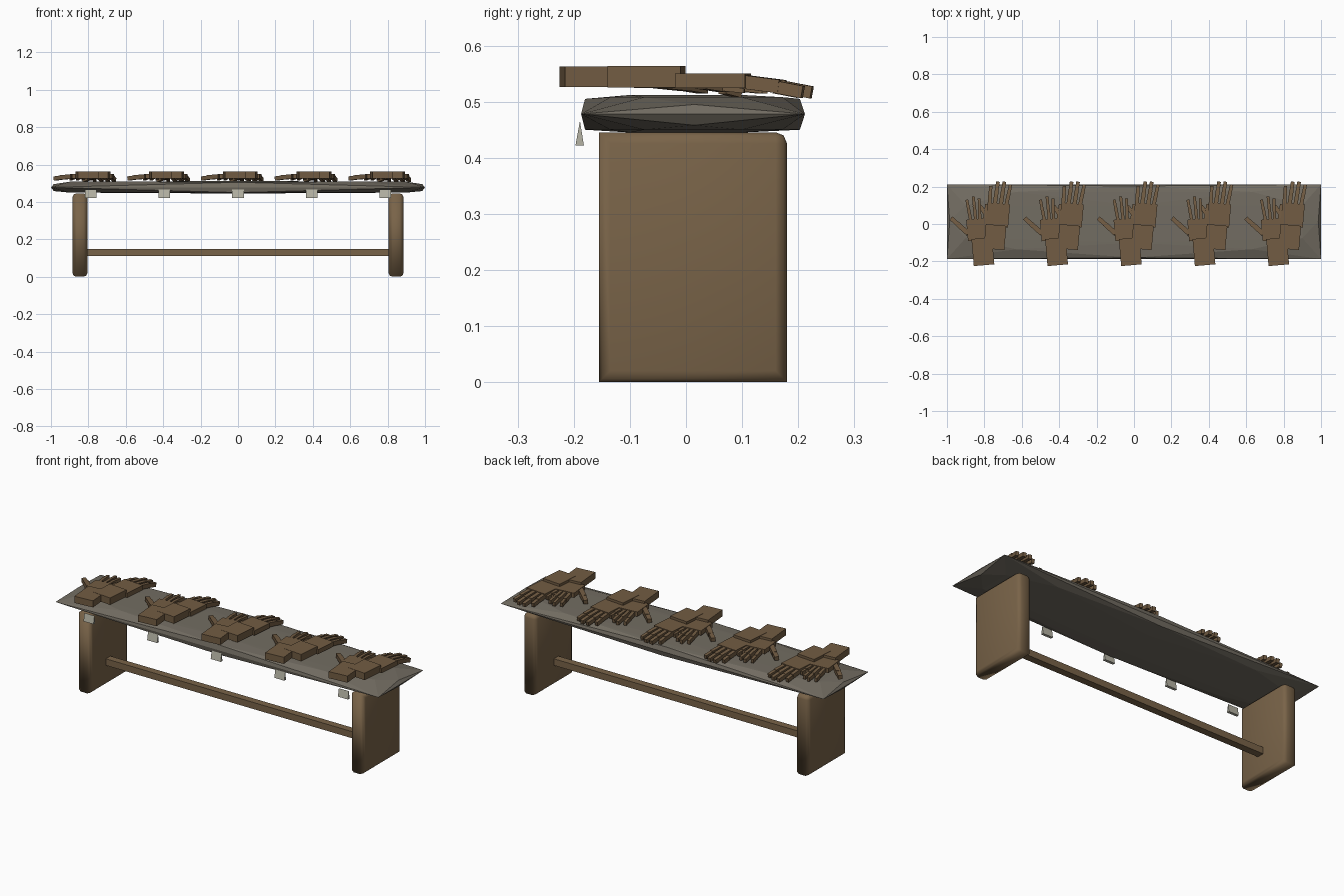
import bpy, bmesh
from math import radians
from mathutils import Matrix, Vector

old = bpy.data.objects.get("Cube")
if old:
    bpy.data.objects.remove(old)


def material(name, rgb):
    m = bpy.data.materials.new(name)
    m.use_nodes = True
    m.diffuse_color = (*rgb, 1)
    m.node_tree.nodes["Principled BSDF"].inputs["Base Color"].default_value = (*rgb, 1)
    return m


wood = material("leg brown", (0.19, 0.125, 0.065))
leather = material("glove brown", (0.17, 0.108, 0.056))
stone = material("slab grey", (0.17, 0.152, 0.122))
card = material("card grey", (0.46, 0.45, 0.37))


def finish(bm, name, mat, smooth=False):
    bmesh.ops.recalc_face_normals(bm, faces=bm.faces)
    mesh = bpy.data.meshes.new(name)
    bm.to_mesh(mesh)
    bm.free()
    mesh.materials.append(mat)
    for p in mesh.polygons:
        p.use_smooth = smooth
    obj = bpy.data.objects.new(name, mesh)
    bpy.context.collection.objects.link(obj)
    return obj


def add_box(bm, centre, size, turn=0, tilt=0):
    """Box turned about z, after tilting about x (degrees)."""
    m = (Matrix.Translation(centre) @ Matrix.Rotation(radians(turn), 4, "Z")
         @ Matrix.Rotation(radians(tilt), 4, "X") @ Matrix.Diagonal((*size, 1)))
    return bmesh.ops.create_cube(bm, size=1, matrix=m)


# Faceted slab: sharp rectangular rim, with a flatter outline above and below
bm = bmesh.new()
for s in (-1, 1):
    for y in (-0.187, 0.212):
        bm.verts.new((s, y, 0.478))
    for z, top in ((0.508, 1), (0.45, 0)):
        bm.verts.new((s * 0.985, 0.015, 0.495 if top else 0.458))
        bm.verts.new((s * 0.9, 0.1, z))
        bm.verts.new((s * 0.9, -0.075, z))
        bm.verts.new((s * 0.63, 0.172, z))
        bm.verts.new((s * 0.63, -0.135, z))
for z in (0.505, 0.45):
    bm.verts.new((0, 0.203, z))
    bm.verts.new((0, -0.18, z))
for z in (0.512, 0.445):
    bm.verts.new((0, 0.1, z))
    bm.verts.new((0, -0.1, z))
bmesh.ops.convex_hull(bm, input=bm.verts[:])
finish(bm, "table_slab", stone)

# Panel legs, softened on the long edges and the upper back edge
for s, name in ((-1, "right_leg"), (1, "left_leg")):
    bm = bmesh.new()
    add_box(bm, (s * 0.845, 0.0125, 0.223), (0.08, 0.335, 0.445))
    edges = []
    for e in bm.edges:
        d = e.verts[1].co - e.verts[0].co
        mid = (e.verts[0].co + e.verts[1].co) / 2
        if abs(d.x) < 0.01 or (mid.y > 0.1 and mid.z > 0.4):
            edges.append(e)
    bmesh.ops.bevel(bm, geom=edges, offset=0.02, segments=2, profile=0.5, affect="EDGES")
    finish(bm, name, wood, True)

# Stretcher between the legs
bm = bmesh.new()
add_box(bm, (0, 0, 0.13), (1.64, 0.04, 0.037))
finish(bm, "stretcher", wood)

# Thumb and fingers: root x, root y, length, width, turn
right_fingers = [(0.015, 0.1, 0.10, 0.02, -4), (0.043, 0.1, 0.125, 0.022, -8),
                 (0.075, 0.1, 0.125, 0.022, -9), (0.105, 0.1, 0.11, 0.02, -12),
                 (0.015, 0.03, 0.08, 0.024, 38)]
left_fingers = [(-0.085, 0.02, 0.11, 0.017, 11), (-0.058, 0.02, 0.125, 0.017, 6),
                (-0.036, 0.02, 0.115, 0.017, 2), (-0.012, 0.02, 0.085, 0.017, -8),
                (-0.1, -0.05, 0.12, 0.026, 48)]


def add_fingers(bm, x, fingers, z, drop):
    for fx, fy, length, width, turn in fingers:
        # Straight root joint, then a tip bent downwards
        along = Matrix.Rotation(radians(turn), 3, "Z") @ Vector((0, 1, 0))
        root = Vector((x + fx, fy, z))
        add_box(bm, root + along * length * 0.3 - Vector((0, 0, drop * 0.25)),
                (width, length * 0.64, 0.024), turn, -drop * 400)
        add_box(bm, root + along * length * 0.79 - Vector((0, 0, drop * 0.8)),
                (width * 0.9, length * 0.44, 0.022), turn, -drop * 600)


# Five pairs of blocky gloves, each with a card on the front edge
for i in range(5):
    x = (i - 2) * 0.394
    bm = bmesh.new()
    add_box(bm, (x - 0.02, -0.148, 0.5445), (0.11, 0.145, 0.037), 5)
    add_box(bm, (x - 0.047, -0.03, 0.537), (0.115, 0.115, 0.026), 5)
    add_fingers(bm, x, left_fingers, 0.536, 0.01)
    finish(bm, f"left_glove_{i + 1}", leather)

    bm = bmesh.new()
    add_box(bm, (x + 0.045, -0.07, 0.5445), (0.11, 0.13, 0.039), -5)
    add_box(bm, (x + 0.06, 0.048, 0.537), (0.12, 0.125, 0.026), -5)
    add_fingers(bm, x, right_fingers, 0.536, 0.018)
    finish(bm, f"right_glove_{i + 1}", leather)

    # Folded card, narrow at the top and open below
    bm = bmesh.new()
    pts = [(-0.189, 0.466), (-0.197, 0.422), (-0.182, 0.422)]
    face = bm.faces.new([bm.verts.new((x - 0.031, y, z)) for y, z in pts])
    out = bmesh.ops.extrude_face_region(bm, geom=[face])
    moved = [v for v in out["geom"] if isinstance(v, bmesh.types.BMVert)]
    bmesh.ops.translate(bm, verts=moved, vec=(0.062, 0, 0))
    finish(bm, f"card_{i + 1}", card)
